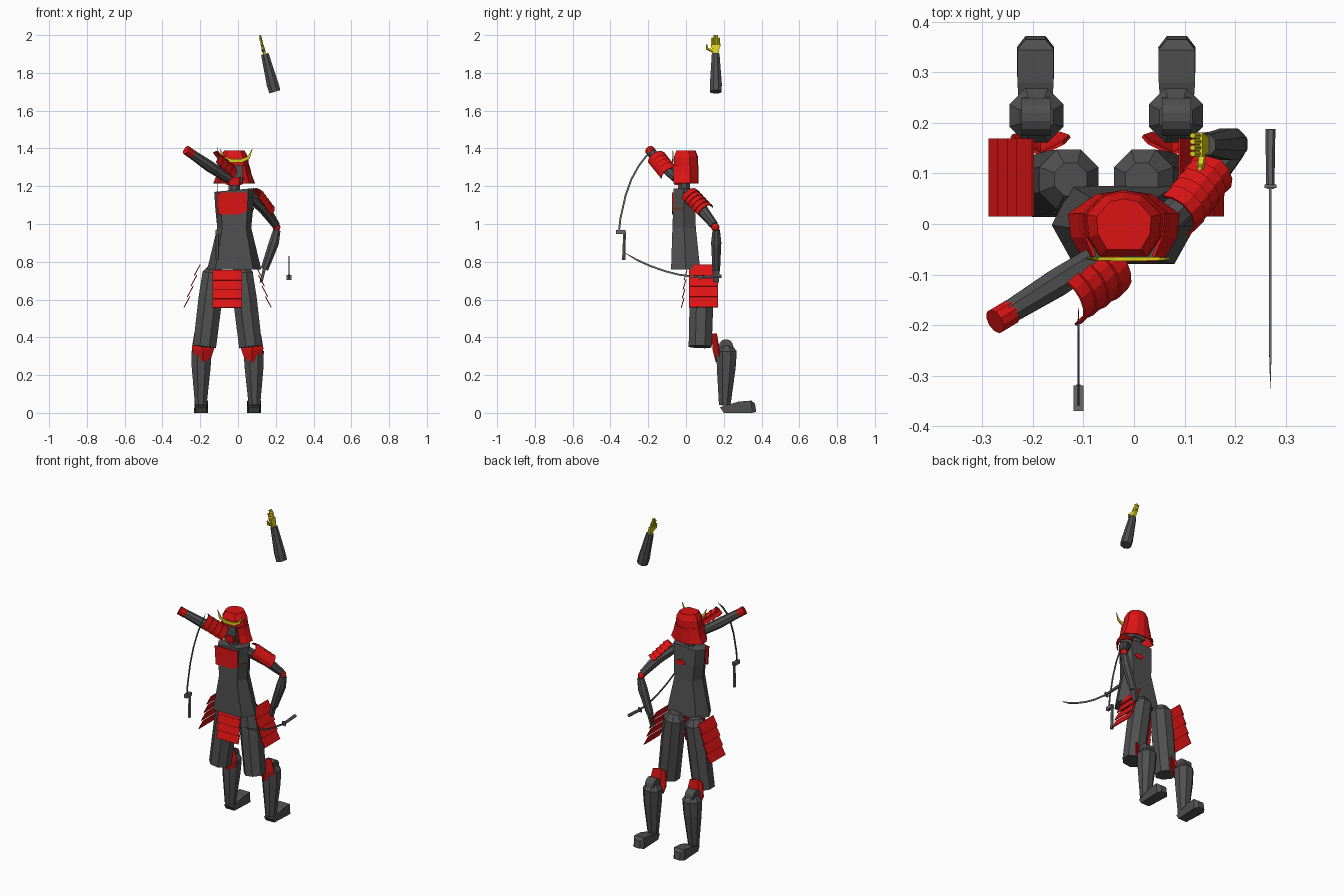
import bpy, bmesh
from math import sin, cos, pi, radians
from mathutils import Vector as V

if "Cube" in bpy.data.objects:
    bpy.data.objects.remove(bpy.data.objects["Cube"])

HIP = -0.055   # centre line of the legs
BODY = -0.02   # centre line of torso and head


def material(name, rgb):
    m = bpy.data.materials.new(name)
    m.use_nodes = True
    m.diffuse_color = (*rgb, 1)
    m.node_tree.nodes["Principled BSDF"].inputs["Base Color"].default_value = (*rgb, 1)
    return m


GREY = material("dark grey", (0.08, 0.08, 0.08))
STEEL = material("steel grey", (0.14, 0.14, 0.14))
RED = material("lacquer red", (0.72, 0.007, 0.007))
YELLOW = material("yellow", (0.72, 0.62, 0.01))
BROWN = material("brown", (0.09, 0.05, 0.02))


def finish(name, bm, mat, thick=0):
    bmesh.ops.recalc_face_normals(bm, faces=bm.faces)
    me = bpy.data.meshes.new(name)
    bm.to_mesh(me)
    bm.free()
    me.materials.append(mat)
    ob = bpy.data.objects.new(name, me)
    bpy.context.collection.objects.link(ob)
    if thick:
        mod = ob.modifiers.new("thickness", "SOLIDIFY")
        mod.thickness = thick
        mod.offset = 0
    return ob


def skin(name, rings, mat, caps=True, closed=True, thick=0):
    """Join rings of points with quads."""
    bm = bmesh.new()
    vs = [[bm.verts.new(p) for p in r] for r in rings]
    n = len(vs[0])
    for a, b in zip(vs, vs[1:]):
        for i in range(n if closed else n - 1):
            j = (i + 1) % n
            bm.faces.new((a[i], a[j], b[j], b[i]))
    if caps:
        bm.faces.new(vs[0])
        bm.faces.new(vs[-1])
    return finish(name, bm, mat, thick)


def tube(name, path, radii, mat, n=8, squash=1, ref=(0, 1, 0)):
    """Faceted tube; squash scales it along ref."""
    path = [V(p) for p in path]
    rings = []
    for i, (p, r) in enumerate(zip(path, radii)):
        t = (path[min(i + 1, len(path) - 1)] - path[max(i - 1, 0)]).normalized()
        s = t.cross(V(ref)).normalized()
        u = s.cross(t)
        rings.append([p + s * r * cos(a) + u * r * squash * sin(a)
                      for a in (2 * pi * (k + .5) / n for k in range(n))])
    return skin(name, rings, mat)


def hull(name, pts, mat):
    bm = bmesh.new()
    for p in pts:
        bm.verts.new(p)
    bmesh.ops.convex_hull(bm, input=bm.verts)
    return finish(name, bm, mat)


def box(name, c, size, mat):
    h = V(size) / 2
    return hull(name, [V(c) + V((a * h.x, b * h.y, d * h.z))
                       for a in (-1, 1) for b in (-1, 1) for d in (-1, 1)], mat)


def ball(name, c, r, mat):
    bm = bmesh.new()
    bmesh.ops.create_uvsphere(bm, u_segments=10, v_segments=6, radius=r)
    bmesh.ops.translate(bm, verts=bm.verts, vec=c)
    return finish(name, bm, mat)


def lames(name, start, end, normal, section, bands, step):
    """Overlapping armour strips; section holds (side, height) points."""
    start, end = V(start), V(end)
    d = (end - start).normalized()
    s = d.cross(V(normal)).normalized()
    u = s.cross(d)
    for k in range(bands):
        rings = []
        for f, lift in ((k, 0), (k + 1.1, step)):
            c = start.lerp(end, f / bands) + u * lift
            rings.append([c + s * a + u * b for a, b in section])
        skin(f"{name}_{k + 1}", rings, RED, caps=False, closed=False, thick=0.005)


def arc(r, half):
    return [(r * sin(a), r * cos(a)) for a in (radians(half) * (k / 3 - 1) for k in range(7))]


# Torso with flared hem
HEX = ((-.7, -1), (.7, -1), (1, 0), (.72, 1), (-.72, 1), (-1, 0))
skin("torso", [[(BODY + x * rx, yc + y * ry, z + x * tilt) for x, y in HEX]
               for z, rx, ry, yc, tilt in ((.76, .143, .077, -.002, 0), (.98, .09, .062, -.01, 0),
                                           (1.08, .1, .058, -.01, 0), (1.18, .106, .053, -.013, .01))], GREY)
hull("chest_plate", [(x, y, z) for y in (-.074, -.064) for x, z in
                     ((-.112, 1.165), (.047, 1.168), (.047, 1.07), (.01, 1.05), (-.105, 1.05))], RED)
hull("back_patch", [(.005 + .035 * cos(k), y, 1.08 + .017 * sin(k))
                    for y in (.046, .053) for k in range(6)], RED)
hull("side_strap", [(x, y, z) for z in (1.075, 1.088)
                    for x, y in ((.05, -.07), (.054, -.064), (.086, -.01), (.08, -.01))], BROWN)
tube("neck", [(BODY, -.01, 1.16), (BODY, -.01, 1.25)], (.034, .034), GREY)

# Head, mask and helmet
box("face", (BODY, -.015, 1.28), (.085, .08, .12), GREY)
hull("mask", [(BODY + sx * x, y, z) for sx in (-1, 1) for x, y, z in
              ((.05, -.03, 1.25), (.03, -.064, 1.25), (.025, -.06, 1.205), (.045, -.02, 1.21))], RED)
D = ((-.62, -1), (-.95, -.4), (-1, .3), (-.5, .88), (0, 1), (.5, .88), (1, .3), (.95, -.4), (.62, -1))
dome = [[(BODY + x * rx, y * ry, z) for x, y in D]
        for z, rx, ry in ((1.31, .078, .064), (1.355, .073, .064), (1.39, .054, .05))]
skin("helmet_dome", dome, RED)
skin("neck_guard", [[(BODY + x * rx * (1.2 if y < -.5 else 1), y * .064, z) for x, y in D]
                    for z, rx in ((1.31, .078), (1.26, .09), (1.215, .108))],
     RED, caps=False, closed=False, thick=.006)
tube("helmet_crescent", [(BODY + .01 + x, -.069, z) for x, z in
                         ((-.086, 1.398), (-.067, 1.352), (-.03, 1.335), (.03, 1.335), (.067, 1.352), (.086, 1.398))],
     (.002, .011, .014, .014, .011, .002), YELLOW, n=4, squash=.4)

# Raised right arm
tube("right_upper_arm", [(-.05, -.05, 1.24), (-.15, -.115, 1.305), (-.255, -.18, 1.378)],
     (.024, .03, .024), GREY, ref=(0, 0, 1))
tube("right_elbow", [(-.245, -.175, 1.37), (-.275, -.193, 1.392)], (.026, .026), RED, n=10, ref=(0, 0, 1))
lames("right_shoulder_guard", (-.045, -.085, 1.255), (-.14, -.15, 1.335), (.55, -.35, .75), arc(.052, 70), 4, .008)

# Lowered left arm
tube("left_upper_arm", [(.06, .0, 1.15), (.14, .08, 1.08), (.2, .148, .995)], (.03, .033, .023), GREY)
ball("left_elbow", (.204, .155, .983), .022, RED)
lames("left_shoulder_guard", (.075, .015, 1.15), (.142, .1, 1.06), (.65, .1, .6), arc(.05, 80), 5, .008)
FOREARM = (.021, .029, .022)
tube("left_forearm", [(.206, .16, .968), (.19, .16, .9), (.14, .16, .76)], FOREARM, GREY)
hull("left_hand", [(x + dx, .16 + dy, z) for x, z, w in ((.14, .765, .02), (.122, .69, .014))
                   for dx in (-.008, .008) for dy in (-w, w)], GREY)

# Detached forearm with open hand
tube("loose_forearm", [(.195, .158, 1.7), (.183, .158, 1.74), (.142, .157, 1.9)], (.033, .034, .022), GREY)
hull("loose_palm", [(x + dx, .157 + dy, z) for x, z, w in ((.142, 1.895, .014), (.128, 1.95, .024))
                    for dx in (-.008, .008) for dy in (-w, w)], YELLOW)
for k in range(4):
    y = .139 + .012 * k
    tube(f"loose_finger_{k + 1}", [(.129, y, 1.94), (.116, y, 1.985 + .015 * (k in (1, 2)))],
         (.007, .006), YELLOW, n=5)
tube("loose_thumb", [(.135, .145, 1.915), (.132, .113, 1.928), (.13, .11, 1.95)],
     (.009, .008, .005), YELLOW, n=5, ref=(1, 0, 0))

# Skirt armour
flat = [(-.077, 0), (.077, 0)]
lames("front_skirt", (HIP - .002, .005, .755), (HIP - .002, -.015, .56), (0, -1, 0), flat, 4, .01)
for side, s in (("left", 1), ("right", -1)):
    lames(f"{side}_skirt", (HIP + s * .145, .092, .785), (HIP + s * .218, .092, .56), (s, 0, .3), flat, 4, .012)

# Legs
for side, s in (("left", 1), ("right", -1)):
    def at(x, y, z):
        return (HIP + s * x, y, z)
    tube(f"{side}_thigh", [at(.07, .088, .775), at(.074, .088, .74), at(.092, .082, .6), at(.122, .075, .35)],
         (.035, .064, .068, .066), GREY)
    skin(f"{side}_knee_guard",
         [[at(.13 + x, y0 + abs(x) * .5, z + abs(x) * dz) for x in (-w, 0, w)]
          for z, y0, w, dz in ((.42, .138, .045, 0), (.33, .145, .058, .2), (.27, .16, .04, .5))],
         RED, caps=False, closed=False, thick=.007)
    tube(f"{side}_knee_joint", [at(.11, .212, .352), at(.168, .212, .352)], (.038, .038), GREY, n=14)
    tube(f"{side}_shin", [at(.138, .212, .355), at(.138, .215, .325), at(.14, .213, .24), at(.142, .205, .04)],
         (.035, .058, .054, .033), GREY)
    hull(f"{side}_foot", [at(.14 + m * x, y, z) for m in (-1, 1) for x, y, z in
                          ((.03, .2, 0), (.03, .235, .045), (.036, .28, .06), (.036, .345, .065), (.037, .35, 0),
                           (.02, .365, .05), (.02, .372, .005), (.028, .18, .03))], GREY)


def sword(name, blade, guard, guard_size, grip):
    tube(f"{name}_blade", blade, [.001] + [.007] * (len(blade) - 1), STEEL, n=4, squash=.45, ref=(1, 0, 0))
    box(f"{name}_guard", guard, guard_size, STEEL)
    tube(f"{name}_grip", grip, (.008, .01), STEEL, n=6, ref=(1, 0, 0))


# Two curved swords
sword("side_sword", [(.27, y, z) for y, z in
                     ((-.325, .848), (-.26, .81), (-.19, .778), (-.11, .75), (-.035, .731), (.075, .717))],
      (.27, .075, .717), (.024, .007, .026), [(.27, .07, .717), (.27, .188, .724)])
sword("raised_sword", [(-.11, y, z) for y, z in
                       ((-.165, 1.405), (-.21, 1.36), (-.25, 1.308), (-.29, 1.235), (-.32, 1.15), (-.347, 1.03), (-.356, .95))],
      (-.11, -.345, .957), (.02, .05, .022), [(-.11, -.325, .96), (-.11, -.33, .81)])
